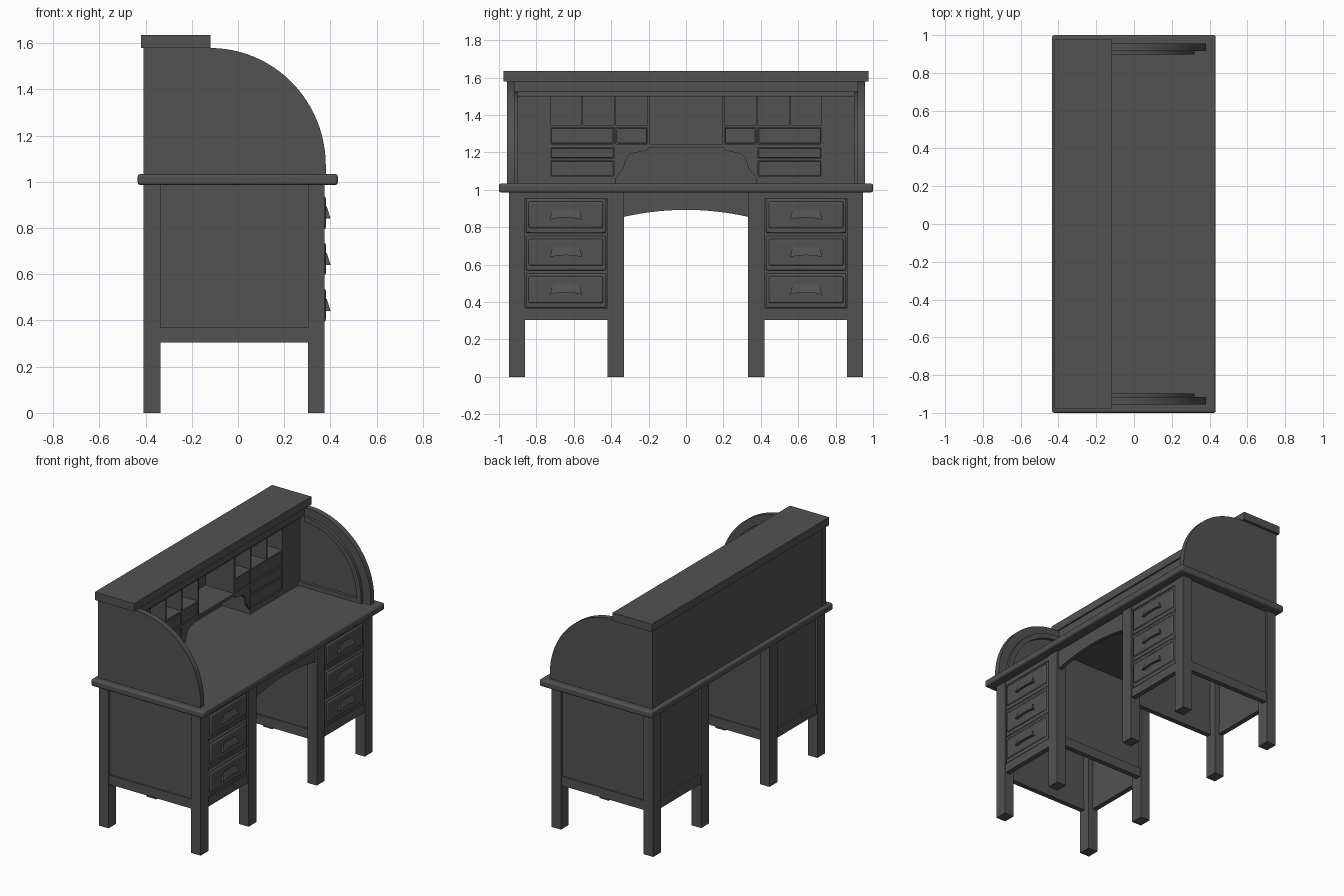
import bpy, bmesh
from math import sin, cos, pi

if "Cube" in bpy.data.objects:
    bpy.data.objects.remove(bpy.data.objects["Cube"])

# Dark finish shared by every part
DARK = bpy.data.materials.new("dark_wood")
DARK.diffuse_color = (0.085, 0.085, 0.085, 1)
DARK.use_nodes = True
DARK.node_tree.nodes["Principled BSDF"].inputs["Base Color"].default_value = DARK.diffuse_color


def finish(name, bm, bevel=0, seg=1, mirror=False, smooth=False):
    bmesh.ops.recalc_face_normals(bm, faces=bm.faces)
    me = bpy.data.meshes.new(name)
    bm.to_mesh(me)
    bm.free()
    me.materials.append(DARK)
    ob = bpy.data.objects.new(name, me)
    bpy.context.collection.objects.link(ob)
    if bevel:
        b = ob.modifiers.new("Bevel", 'BEVEL')
        b.width, b.segments = bevel, seg
        b.limit_method = 'ANGLE'
    if mirror:
        m = ob.modifiers.new("Mirror", 'MIRROR')
        m.use_axis = (False, True, False)
    if smooth:
        bpy.ops.object.select_all(action='DESELECT')
        ob.select_set(True)
        bpy.context.view_layer.objects.active = ob
        bpy.ops.object.shade_smooth_by_angle()
    return ob


def prism_bm(pts, axis, lo, hi):
    """Extrude a profile: axis 'y' takes (x, z) points, axis 'x' takes (y, z)."""
    bm = bmesh.new()
    put = (lambda p, d: (p[0], d, p[1])) if axis == 'y' else (lambda p, d: (d, p[0], p[1]))
    face = bm.faces.new([bm.verts.new(put(p, lo)) for p in pts])
    ext = bmesh.ops.extrude_face_region(bm, geom=[face])
    move = (0, hi - lo, 0) if axis == 'y' else (hi - lo, 0, 0)
    bmesh.ops.translate(bm, vec=move, verts=[v for v in ext['geom'] if isinstance(v, bmesh.types.BMVert)])
    # the starting face is kept by the extrusion of a lone face only when it is missing from the shell
    bmesh.ops.holes_fill(bm, edges=bm.edges)
    return bm


def prism(name, pts, axis, lo, hi, **kw):
    return finish(name, prism_bm(pts, axis, lo, hi), **kw)


def box(name, x, y, z, **kw):
    pts = [(x[0], z[0]), (x[1], z[0]), (x[1], z[1]), (x[0], z[1])]
    return prism(name, pts, 'y', y[0], y[1], **kw)


def arc(rx, rz, n=24):
    return [(-0.12 + rx * cos(pi / 2 * i / n), 1.07 + rz * sin(pi / 2 * i / n)) for i in range(n + 1)]


# Desktop with rounded edge
box("desktop", (-0.434, 0.432), (-1, 1), (0.986, 1.034), bevel=0.012, seg=3, smooth=True)

# Pedestals, open underneath (modelled on +y, mirrored)
for y in ((0.332, 0.419), (0.86, 0.946)):
    for x in ((-0.41, -0.336), (0.302, 0.375)):
        box("leg", x, y, (0, 0.99), mirror=True)
for n, y, r in (("inner", (0.35, 0.37), (0.34, 0.375)), ("outer", (0.91, 0.93), (0.905, 0.94))):
    box(n + "_side_panel", (-0.34, 0.305), y, (0.32, 0.99), mirror=True)
    box(n + "_side_rail", (-0.34, 0.305), r, (0.305, 0.37), mirror=True)
box("pedestal_back", (-0.395, -0.375), (0.415, 0.863), (0.32, 0.99), mirror=True)
box("pedestal_back_rail", (-0.405, -0.37), (0.415, 0.863), (0.305, 0.37), mirror=True)
box("pedestal_front_frame", (0.335, 0.358), (0.415, 0.863), (0.34, 0.99), mirror=True)
box("pedestal_front_rail", (0.335, 0.37), (0.415, 0.863), (0.305, 0.367), mirror=True)
box("pedestal_top_rail", (0.335, 0.37), (0.415, 0.863), (0.955, 0.99), mirror=True)

# Drawers with raised fields and sloping pulls
for i in range(3):
    z = 0.77 - 0.2 * i
    box("drawer_front", (0.34, 0.371), (0.428, 0.856), (z, z + 0.183),
        bevel=0.006, seg=2, mirror=True, smooth=True)
    box("drawer_field", (0.36, 0.38), (0.443, 0.841), (z + 0.025, z + 0.167),
        bevel=0.009, seg=3, mirror=True, smooth=True)
    pull = [(0.582, 0.123), (0.702, 0.123), (0.717, 0.112), (0.728, 0.071), (0.69, 0.078),
            (0.642, 0.081), (0.594, 0.078), (0.556, 0.071), (0.567, 0.112)]
    bm = prism_bm([(y, z + h) for y, h in pull], 'x', 0.375, 0.4)
    for v in bm.verts:
        if v.co.x > 0.39:
            v.co.x = 0.384 + (z + 0.123 - v.co.z) / 0.052 * 0.017
    finish("drawer_pull", bm, mirror=True)
    if i:
        box("drawer_divider", (0.335, 0.365), (0.415, 0.863), (z + 0.184, z + 0.199), mirror=True)

# Arched apron over the kneehole
arch = [(0.336 * t / 8, 0.893 - 0.038 * (t / 8) ** 2) for t in range(-8, 9)]
prism("kneehole_apron", arch + [(0.336, 0.99), (-0.336, 0.99)], 'x', 0.335, 0.362, smooth=True)

# Roll-top cabinet: curved sides, roller track, back, cap
side = [(-0.41, 1.03), (0.38, 1.03)] + arc(0.5, 0.509) + [(-0.41, 1.583)]
prism("cabinet_side", side, 'y', 0.917, 0.956, mirror=True, smooth=True)
track = [(0.32, 1.03)] + arc(0.44, 0.453) + arc(0.405, 0.418)[::-1] + [(0.285, 1.03)]
prism("roller_track", track, 'y', 0.897, 0.92, mirror=True, smooth=True)
box("track_base", (-0.2, 0.3), (0.897, 0.92), (1.03, 1.064), mirror=True)
box("cabinet_back", (-0.407, -0.385), (-0.92, 0.92), (1.03, 1.583))
box("cabinet_cap", (-0.42, -0.118), (-0.976, 0.976), (1.58, 1.635))
box("roll_front_board", (-0.155, -0.13), (-0.917, 0.917), (1.527, 1.583))

# Pigeonhole organiser
XB, XF, T = -0.39, -0.165, 0.006
box("organiser_top", (XB, XF + 0.01), (-0.917, 0.917), (1.5, 1.527))
box("organiser_filler", (XB, XF), (0.735, 0.917), (1.03, 1.51), mirror=True)
for y, z0 in ((0.729, 1.034), (0.556, 1.34), (0.379, 1.034), (0.2, 1.237)):
    box("upright", (XB, XF), (y - T, y + T), (z0, 1.505), mirror=True)
for z, y0 in ((1.34, 0.2), (1.162, 0.379), (1.068, 0.379)):
    box("shelf", (XB, XF), (y0, 0.729), (z - T, z + T), mirror=True)
box("long_shelf", (XB, XF), (-0.729, 0.729), (1.227, 1.246))
box("plinth", (XB, XF), (0.379, 0.729), (1.03, 1.065), mirror=True)
for y, z in (((0.387, 0.721), (1.249, 1.331)), ((0.208, 0.371), (1.249, 1.331)),
             ((0.387, 0.721), (1.17, 1.224)), ((0.387, 0.721), (1.077, 1.153))):
    box("small_drawer", (XB, XF - 0.003), y, z, bevel=0.004, seg=2, mirror=True, smooth=True)
bracket = [(0.373, 1.23), (0.2, 1.23), (0.205, 1.212), (0.25, 1.203), (0.3, 1.19),
           (0.32, 1.165), (0.335, 1.115), (0.373, 1.065)]
prism("shelf_bracket", bracket, 'x', XF - 0.02, XF - 0.003, mirror=True)
